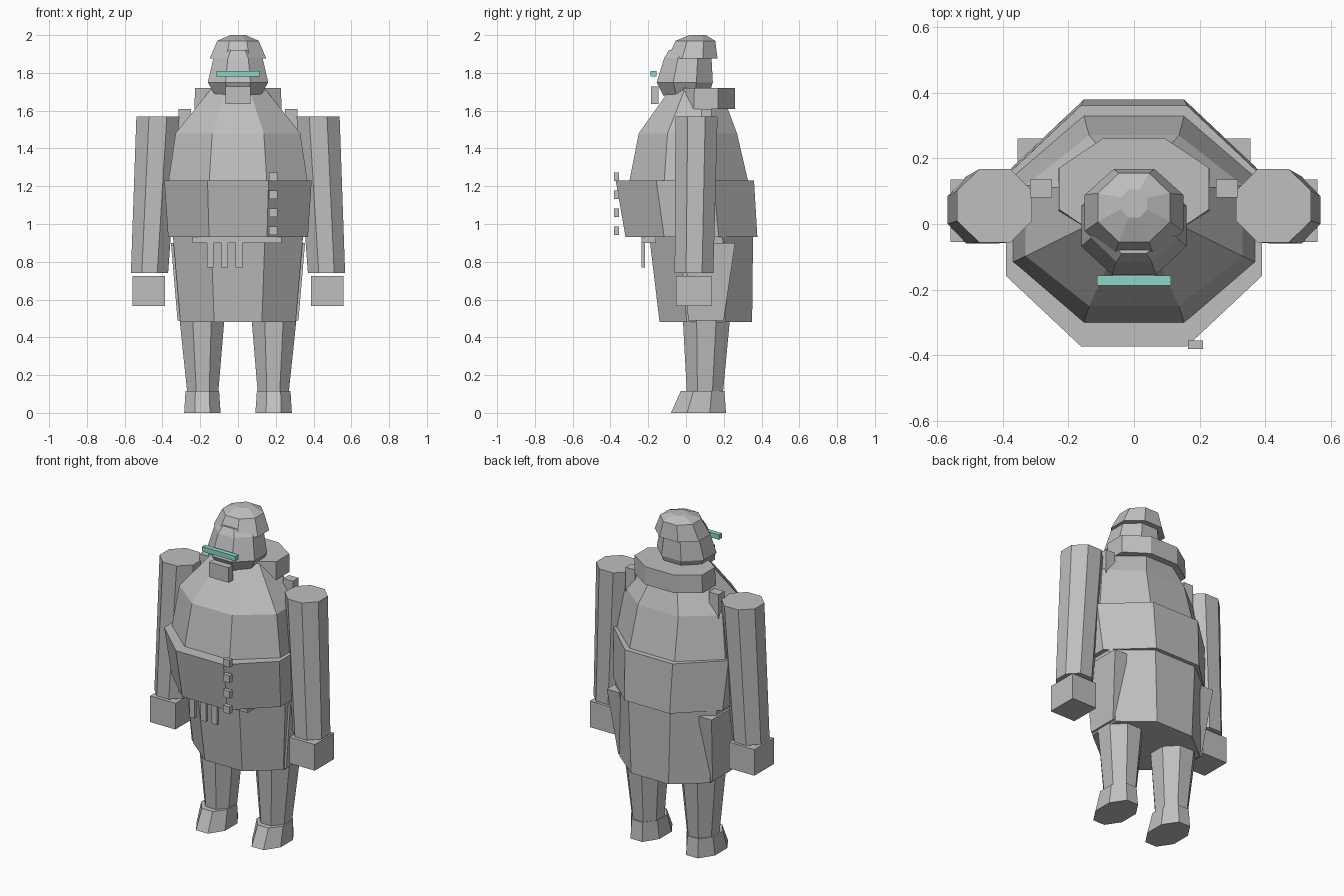
import bpy, bmesh, math

if "Cube" in bpy.data.objects:
    bpy.data.objects.remove(bpy.data.objects["Cube"])


def material(name, rgb):
    m = bpy.data.materials.new(name)
    m.diffuse_color = (*rgb, 1)
    m.use_nodes = True
    m.node_tree.nodes["Principled BSDF"].inputs["Base Color"].default_value = m.diffuse_color
    return m


GREY = material("plain_grey", (0.52, 0.52, 0.52))
TEAL = material("teal", (0.26, 0.68, 0.57))


def finish(bm, name, mat):
    bmesh.ops.recalc_face_normals(bm, faces=bm.faces)
    mesh = bpy.data.meshes.new(name)
    bm.to_mesh(mesh)
    bm.free()
    mesh.materials.append(mat)
    ob = bpy.data.objects.new(name, mesh)
    bpy.context.collection.objects.link(ob)
    return ob


def loft(name, rings, n=8, mat=GREY):
    """Capped loft; each ring is (z, x_min, x_max, y_min, y_max) of a flat-sided polygon."""
    bm = bmesh.new()
    k = 1 / math.cos(math.pi / n)
    loops = []
    for z, x0, x1, y0, y1 in rings:
        loop = []
        for i in range(n):
            a = 2 * math.pi * (i + 0.5) / n
            loop.append(bm.verts.new(((x0 + x1) / 2 + (x1 - x0) / 2 * k * math.cos(a),
                                      (y0 + y1) / 2 + (y1 - y0) / 2 * k * math.sin(a), z)))
        loops.append(loop)
    for lo, hi in zip(loops, loops[1:]):
        for i in range(n):
            j = (i + 1) % n
            bm.faces.new((lo[i], lo[j], hi[j], hi[i]))
    bm.faces.new(loops[0])
    bm.faces.new(loops[-1])
    return finish(bm, name, mat)


def body(name, rings):
    """Loft centred on x = 0; each ring is (z, half_width, y_min, y_max)."""
    return loft(name, [(z, -h, h, y0, y1) for z, h, y0, y1 in rings])


def box(name, x0, x1, y0, y1, z0, z1, mat=GREY):
    return loft(name, [(z0, x0, x1, y0, y1), (z1, x0, x1, y0, y1)], 4, mat)


def sided(side, rings):
    return [(z, *sorted((side * a, side * b)), y0, y1) for z, a, b, y0, y1 in rings]


# Trunk
body("coat_skirt", [(0.48, 0.305, -0.14, 0.35), (0.94, 0.345, -0.195, 0.355)])
body("belly_band", [(0.93, 0.37, -0.32, 0.378), (1.23, 0.39, -0.372, 0.36)])
body("torso", [(1.20, 0.372, -0.305, 0.335), (1.48, 0.33, -0.25, 0.27), (1.72, 0.14, -0.08, 0.18)])
body("collar", [(1.61, 0.23, -0.05, 0.26), (1.72, 0.228, -0.045, 0.26)])

# Head and helmet
body("head", [(1.68, 0.12, -0.12, 0.12), (1.75, 0.16, -0.155, 0.142),
              (1.88, 0.13, -0.115, 0.135), (1.92, 0.09, -0.09, 0.11)])
body("helmet", [(1.875, 0.15, -0.10, 0.167), (1.97, 0.11, -0.055, 0.155), (2.0, 0.04, 0.02, 0.105)])
box("visor", -0.113, 0.113, -0.187, -0.157, 1.78, 1.81, TEAL)
box("mouthpiece", -0.066, 0.066, -0.185, -0.145, 1.635, 1.727)

# Belt and hanging straps
box("belt_strip", -0.24, 0.23, -0.235, -0.16, 0.90, 0.935)
for i, x in enumerate((-0.147, -0.07, 0.005)):
    box(f"strap_{i + 1}", x - 0.018, x + 0.018, -0.236, -0.218, 0.77, 0.92)

# Column of buttons
for i in range(4):
    z = 0.965 + 0.095 * i
    box(f"button_{i + 1}", 0.165, 0.21, -0.38, -0.354, z - 0.022, z + 0.022)

# Limbs and paired details
for label, s in (("left", -1), ("right", 1)):
    loft(f"{label}_arm", sided(s, [(0.74, 0.37, 0.567, -0.06, 0.145), (1.57, 0.31, 0.538, -0.056, 0.167)]))
    loft(f"{label}_hand", sided(s, [(0.565, 0.387, 0.558, -0.054, 0.135),
                                    (0.725, 0.387, 0.558, -0.054, 0.135)]), 4)
    loft(f"{label}_shoulder_clip", sided(s, [(1.46, 0.25, 0.316, 0.08, 0.135),
                                             (1.61, 0.25, 0.316, 0.08, 0.135)]), 4)
    loft(f"{label}_hip_panel", sided(s, [(0.49, 0.24, 0.32, 0.01, 0.20),
                                         (0.90, 0.27, 0.355, 0.0, 0.26)]), 4)
    loft(f"{label}_leg", sided(s, [(0.10, 0.105, 0.268, 0.005, 0.195), (0.52, 0.07, 0.312, -0.018, 0.235)]))
    loft(f"{label}_boot", sided(s, [(0.0, 0.092, 0.285, -0.08, 0.212), (0.115, 0.10, 0.278, -0.028, 0.203)]))
